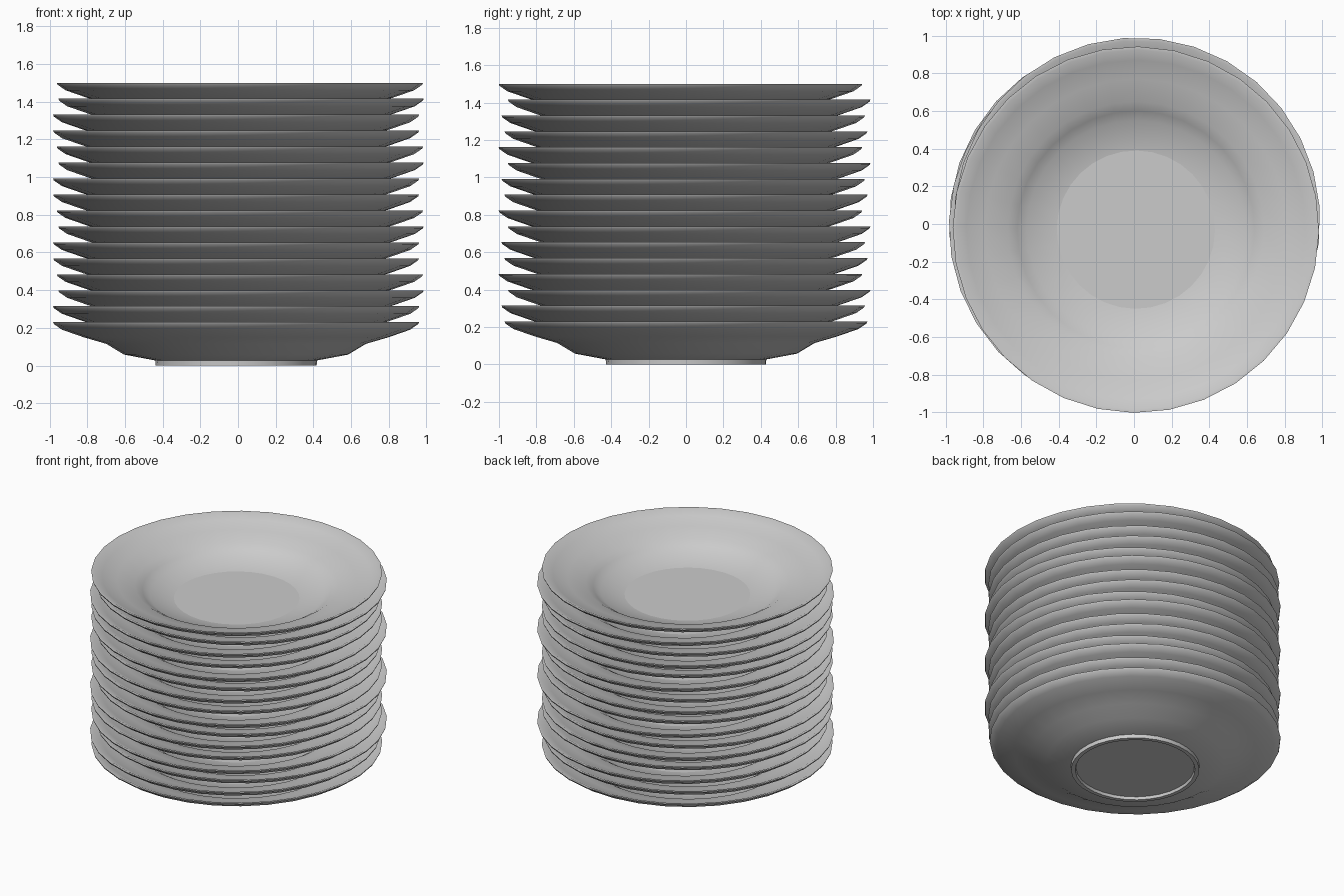
import bpy, bmesh, math

if "Cube" in bpy.data.objects:
    bpy.data.objects.remove(bpy.data.objects["Cube"])

SIDES = 32
COUNT = 16
STEP = 0.0847

# half cross-section of one plate: underside centre -> foot -> rim -> inside centre
PROFILE = [(0.0, 0.02), (0.395, 0.02), (0.40, 0.0), (0.428, 0.0), (0.43, 0.027),
           (0.595, 0.058), (0.69, 0.115), (0.81, 0.15), (0.925, 0.19), (0.968, 0.22),
           (0.972, 0.23), (0.955, 0.23), (0.90, 0.202), (0.80, 0.17), (0.68, 0.135),
           (0.63, 0.105), (0.58, 0.07), (0.42, 0.04), (0.0, 0.04)]

# repeating sideways shift, bottom plate first
SHIFTS = [(-0.010, 0.0), (-0.010, -0.015), (0.016, 0.017), (0.010, -0.030)]


def plate_mesh():
    bm = bmesh.new()
    rings = []
    for r, z in PROFILE:
        if r == 0:
            rings.append([bm.verts.new((0, 0, z))] * SIDES)
        else:
            rings.append([bm.verts.new((r * math.cos(2 * math.pi * i / SIDES),
                                        r * math.sin(2 * math.pi * i / SIDES), z))
                          for i in range(SIDES)])
    for a, b in zip(rings, rings[1:]):
        for i in range(SIDES):
            j = (i + 1) % SIDES
            corners = list(dict.fromkeys((a[i], b[i], b[j], a[j])))
            bm.faces.new(corners)
    bmesh.ops.recalc_face_normals(bm, faces=bm.faces)
    # smooth surface with sharp foot and rim edges
    for f in bm.faces:
        f.smooth = True
    for e in bm.edges:
        if e.calc_face_angle(0) > math.radians(35):
            e.smooth = False
    # flat floor and flat recess under the foot
    for ring in (rings[1], rings[-2]):
        for i in range(SIDES):
            bm.edges.get((ring[i], ring[(i + 1) % SIDES])).smooth = False
    me = bpy.data.meshes.new("plate")
    bm.to_mesh(me)
    bm.free()
    return me


# stack of plates
mesh = plate_mesh()
for n in range(COUNT):
    plate = bpy.data.objects.new(f"plate_{n + 1:02d}", mesh)
    dx, dy = SHIFTS[n % 4]
    plate.location = (dx, dy, n * STEP)
    plate.rotation_euler.z = math.radians(3 + 40 * (n % 4))
    bpy.context.collection.objects.link(plate)
